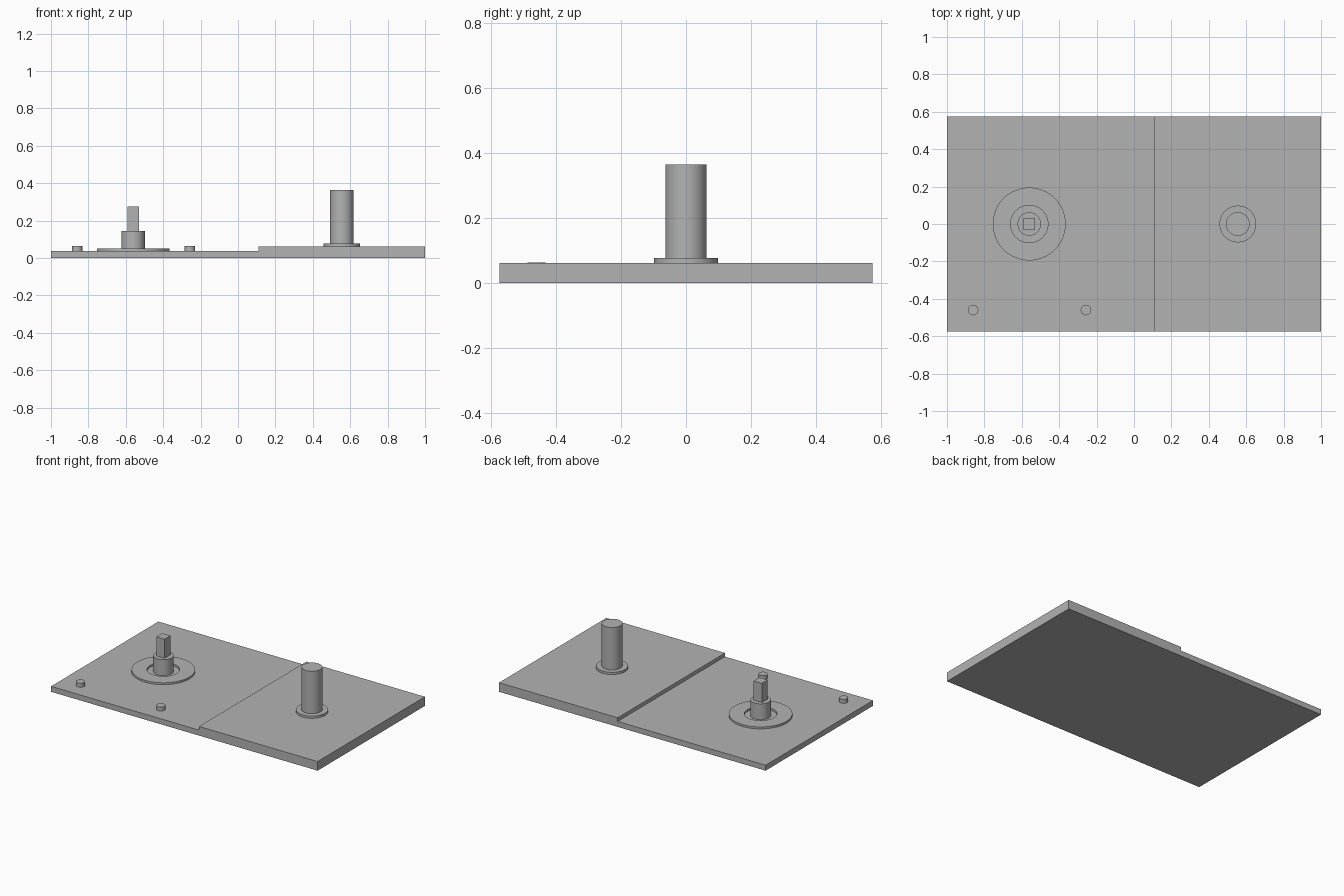
import bpy, bmesh, math

if "Cube" in bpy.data.objects:
    bpy.data.objects.remove(bpy.data.objects["Cube"])

mat = bpy.data.materials.new("plain grey")
mat.diffuse_color = (0.45, 0.45, 0.45, 1)
mat.use_nodes = True
mat.node_tree.nodes["Principled BSDF"].inputs["Base Color"].default_value = mat.diffuse_color

def finish(name, bm, smooth=False):
    bmesh.ops.recalc_face_normals(bm, faces=bm.faces)
    me = bpy.data.meshes.new(name)
    bm.to_mesh(me)
    bm.free()
    ob = bpy.data.objects.new(name, me)
    bpy.context.collection.objects.link(ob)
    me.materials.append(mat)
    if smooth:
        bpy.ops.object.select_all(action='DESELECT')
        ob.select_set(True)
        bpy.context.view_layer.objects.active = ob
        bpy.ops.object.shade_smooth_by_angle(angle=math.radians(30))
    return ob

def lathe(name, x, y, profile, closed=False, n=64):
    """Revolve an (r, z) profile around a vertical axis at x, y."""
    bm = bmesh.new()
    vs = [bm.verts.new((x + r, y, z)) for r, z in profile]
    edges = [bm.edges.new(p) for p in zip(vs, vs[1:])]
    if closed:
        edges.append(bm.edges.new((vs[-1], vs[0])))
    bmesh.ops.spin(bm, geom=vs + edges, cent=(x, y, 0), axis=(0, 0, 1),
                   angle=2 * math.pi, steps=n)
    bmesh.ops.remove_doubles(bm, verts=bm.verts, dist=1e-5)
    return finish(name, bm, True)

def disc(name, x, y, r, z0, z1):
    return lathe(name, x, y, [(0, z0), (r, z0), (r, z1), (0, z1)])

LOW, HIGH, DEPTH = 0.037, 0.062, 0.575

# Stepped base plate: side profile extruded front to back
bm = bmesh.new()
profile = [(-1, 0), (1, 0), (1, HIGH), (0.11, HIGH), (0.11, LOW), (-1, LOW)]
face = bm.faces.new([bm.verts.new((x, -DEPTH, z)) for x, z in profile])
ext = bmesh.ops.extrude_face_region(bm, geom=[face])
bmesh.ops.translate(bm, vec=(0, 2 * DEPTH, 0),
                    verts=[v for v in ext["geom"] if isinstance(v, bmesh.types.BMVert)])
finish("base_plate", bm)

# Left spindle: flat ring, round hub and square drive
LX = -0.56
lathe("ring", LX, 0, [(0.10, LOW), (0.195, LOW), (0.195, 0.05), (0.10, 0.05)], True)
disc("spindle_hub", LX, 0, 0.0625, LOW, 0.145)
bm = bmesh.new()
bmesh.ops.create_cube(bm, size=1)
bmesh.ops.scale(bm, vec=(0.062, 0.062, 0.13), verts=bm.verts)
bmesh.ops.translate(bm, vec=(LX, 0, 0.21), verts=bm.verts)
finish("square_drive", bm)

# Right post with flange
disc("post_flange", 0.555, 0, 0.098, HIGH, 0.077)
disc("post", 0.555, 0, 0.0635, 0.077, 0.365)

# Two small pegs along the front edge
for side, x in (("left", -0.86), ("right", -0.257)):
    disc("peg_" + side, x, -0.46, 0.028, LOW, 0.064)
